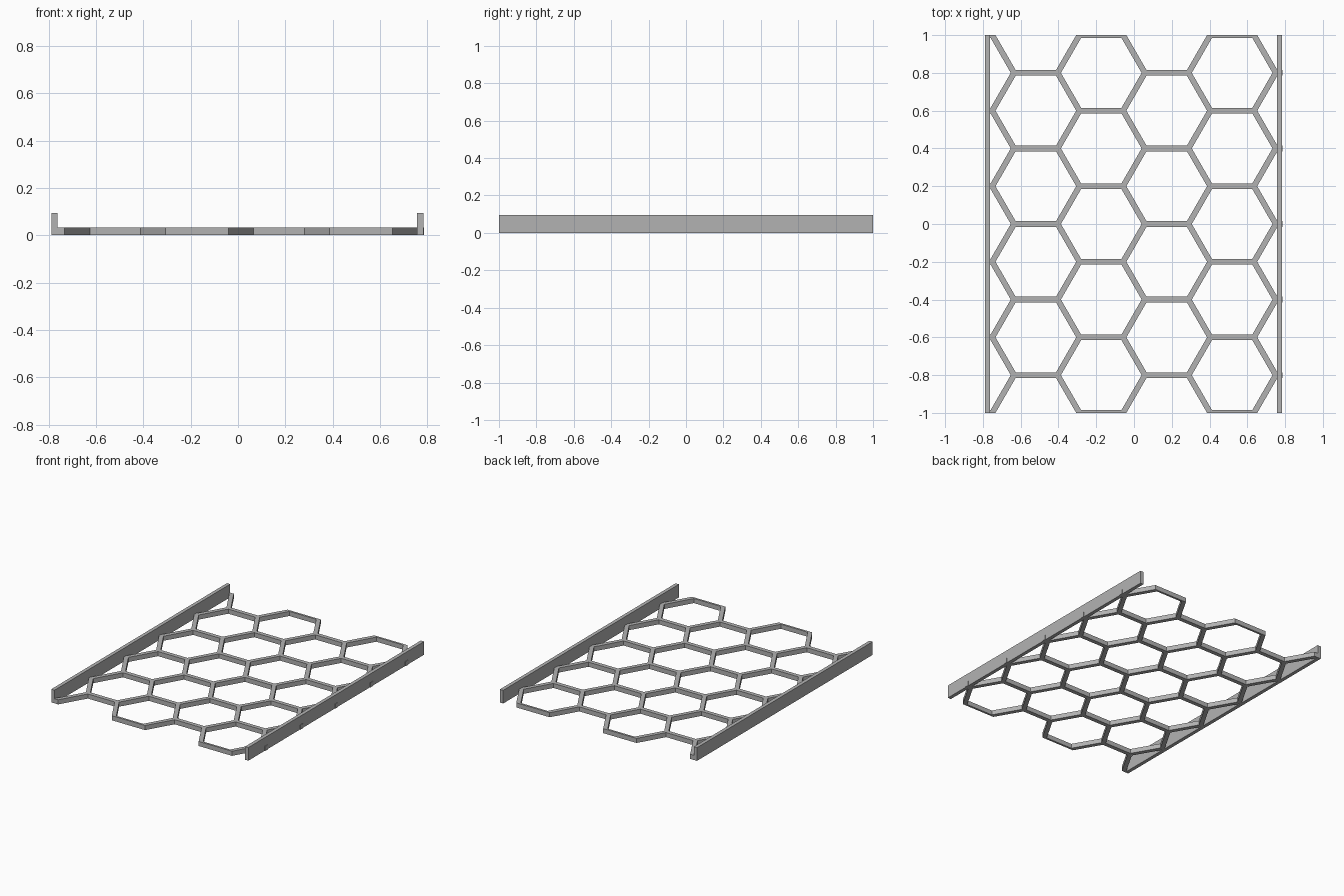
import bpy, bmesh, math
from mathutils import Matrix

cube = bpy.data.objects.get("Cube")
if cube:
    bpy.data.objects.remove(cube, do_unlink=True)

GREY = (0.45, 0.45, 0.45, 1)
mat = bpy.data.materials.new("plain grey")
mat.use_nodes = True
mat.diffuse_color = GREY
mat.node_tree.nodes["Principled BSDF"].inputs["Base Color"].default_value = GREY


def finish(name, bm):
    mesh = bpy.data.meshes.new(name)
    bm.to_mesh(mesh)
    bm.free()
    mesh.materials.append(mat)
    obj = bpy.data.objects.new(name, mesh)
    bpy.context.collection.objects.link(obj)
    return obj


def box(name, x0, x1, height):
    bm = bmesh.new()
    place = Matrix.Translation(((x0 + x1) / 2, 0, height / 2))
    size = Matrix.Diagonal((x1 - x0, 2, height, 1))
    bmesh.ops.create_cube(bm, size=1, matrix=place @ size)
    return finish(name, bm)


# Upright side rails
box("left_rail", 0.757, 0.783, 0.095)
box("right_rail", -0.788, -0.762, 0.095)

# Hexagonal cells, staggered from column to column
PITCH, BAR = 0.4, 0.03
STEP = PITCH * math.sqrt(3) / 2
RADIUS = (PITCH - BAR) / math.sqrt(3)
bm = bmesh.new()
for col in range(6):
    x = (col - 2.5) * STEP
    for row in range(-3, 4):
        y = row * PITCH + (PITCH / 2 if col % 2 else 0)
        bmesh.ops.create_cone(bm, cap_ends=True, segments=6, radius1=RADIUS,
                              radius2=RADIUS, depth=0.2,
                              matrix=Matrix.Translation((x, y, 0))
                              @ Matrix.Rotation(math.radians(30), 4, "Z"))
cells = finish("cell_cutter", bm)
cells.hide_render = True

# Mesh panel: a thin plate with the cells cut away
panel = box("honeycomb_panel", -0.775, 0.787, 0.033)
cut = panel.modifiers.new("cells", "BOOLEAN")
cut.operation = "DIFFERENCE"
cut.solver = "EXACT"
cut.object = cells
bpy.context.view_layer.objects.active = panel
bpy.ops.object.modifier_apply(modifier=cut.name)
bpy.data.objects.remove(cells, do_unlink=True)
